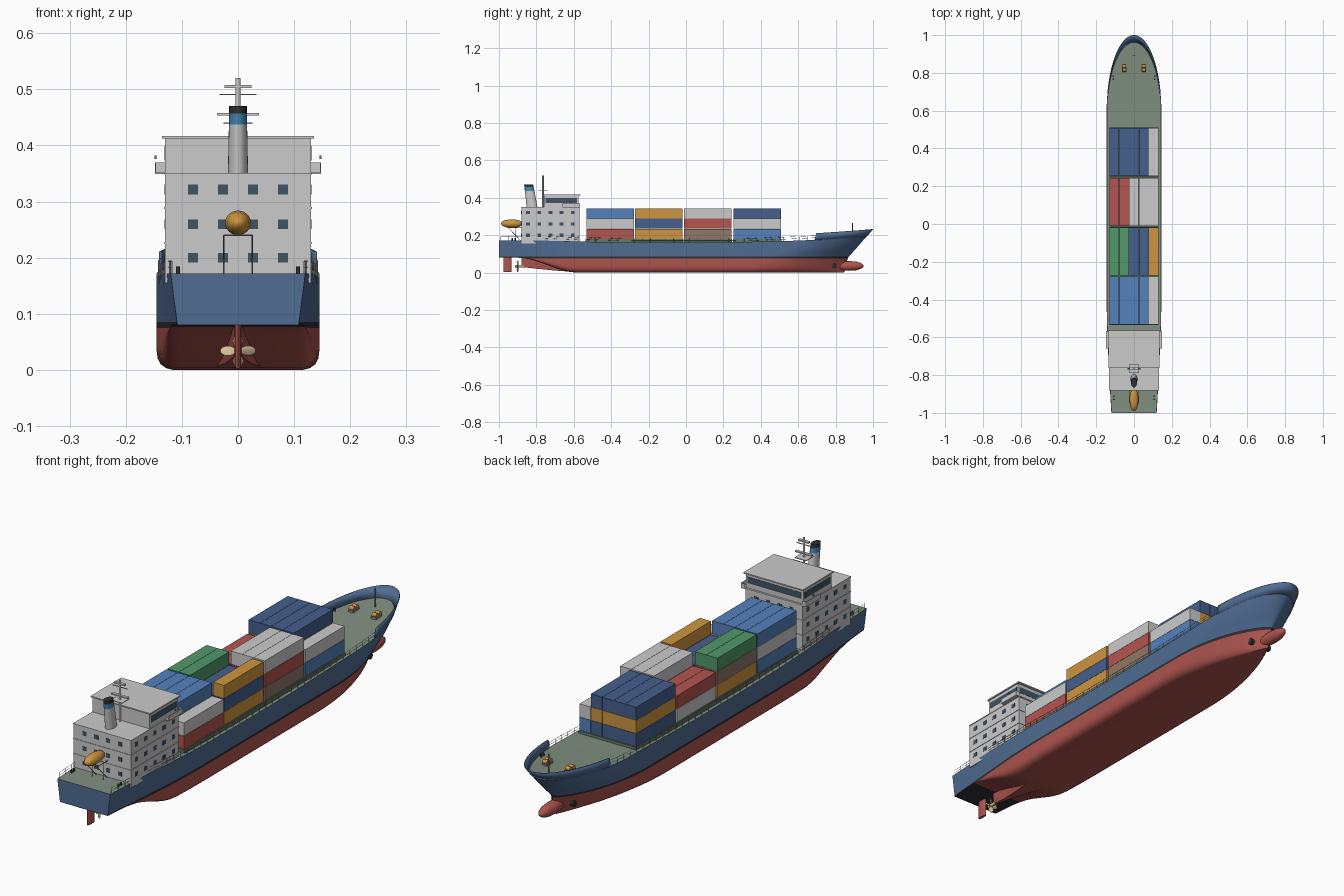
import bpy, bmesh, math
from mathutils import Matrix, Vector

if "Cube" in bpy.data.objects:
    bpy.data.objects.remove(bpy.data.objects["Cube"])

MATS = {}
COL = dict(blue=(.08, .15, .29), red=(.42, .09, .075), dark=(.03, .03, .035), green=(.22, .28, .22),
           navy=(.06, .115, .27), sky=(.09, .22, .50), orange=(.62, .30, .05), leaf=(.08, .32, .14),
           crimson=(.46, .09, .08), tan=(.28, .19, .14), glass=(.05, .09, .13), brass=(.65, .52, .30),
           funnelblue=(.06, .24, .47), coaming=(.13, .2, .14), steel=(.25, .26, .27))

def mat(name):
    if name not in MATS:
        MATS[name] = bpy.data.materials.new(name)
        MATS[name].diffuse_color = (*COL[name], 1)
    return MATS[name]

def finish(name, bm, mats=(), smooth=None):
    me = bpy.data.meshes.new(name)
    bm.to_mesh(me); bm.free()
    ob = bpy.data.objects.new(name, me)
    bpy.context.collection.objects.link(ob)
    for m in mats:
        if m: me.materials.append(mat(m))
    if smooth:
        bpy.ops.object.select_all(action='DESELECT')
        ob.select_set(True); bpy.context.view_layer.objects.active = ob
        bpy.ops.object.shade_smooth_by_angle(angle=math.radians(smooth))
    return ob

def boxes(name, items, m=None):
    bm = bmesh.new()
    for x0, x1, y0, y1, z0, z1 in items:
        M = Matrix.Translation(((x0+x1)/2, (y0+y1)/2, (z0+z1)/2)) @ Matrix.Diagonal((x1-x0, y1-y0, z1-z0, 1))
        bmesh.ops.create_cube(bm, size=1, matrix=M)
    return finish(name, bm, [m])

def cyls(name, items, m=None, seg=16):
    bm = bmesh.new()
    for p, q, r in items:
        p, q = Vector(p), Vector(q)
        M = Matrix.Translation((p+q)/2) @ (q-p).to_track_quat('Z', 'Y').to_matrix().to_4x4()
        bmesh.ops.create_cone(bm, cap_ends=True, segments=seg, radius1=r, radius2=r, depth=(q-p).length, matrix=M)
    return finish(name, bm, [m], 40)

def rings(name, rows, m=None, seg=24):
    """Loft of ellipses: (centre, radius vector a, radius vector b)."""
    bm = bmesh.new(); prev = None
    for c, a, b in rows:
        ring = [bm.verts.new(Vector(c) + Vector(a)*math.cos(2*math.pi*k/seg) + Vector(b)*math.sin(2*math.pi*k/seg)) for k in range(seg)]
        if prev:
            for k in range(seg):
                bm.faces.new((prev[k], prev[k-1], ring[k-1], ring[k]))
        else:
            bm.faces.new(ring)
        prev = ring
    bm.faces.new(prev)
    bmesh.ops.recalc_face_normals(bm, faces=bm.faces)
    return finish(name, bm, [m], 40)

clamp = lambda v: max(0, min(1, v))
deck_z = lambda y: .16 + .012*clamp((-y-.3)/.5) + .035*clamp((y-.25)/.75)**1.5
beam_aft = lambda y: .145 - .025*clamp((-.45-y)/.55)**1.3
rise = lambda y: .08*(lambda s: s*s*(3-2*s))(clamp((-.58-y)/.32))

def fore(t, z):
    """Half-breadth point of the bow waterline at height z."""
    k = clamp(z/.17)
    y0 = .3 + .3*k
    yf = .845 + .02*z/.08 if z < .08 else .865 + .135*(z-.08)/.15
    return .145*max(0, 1-t*t)**(.95-.45*k), y0 + t*(yf-y0)

# hull: half lofted from stern to stem, then mirrored
LEV = [(0, 0), (.4, 0), (.80, 0), (.88, .003), (.95, .01), (.987, .02), (1, .034), (1, .055), (1, .075), (1, .085), (1, .115), (1, .15), (1, .19)]
aft = [-1, -.95, -.9, -.86, -.82, -.78, -.74, -.7, -.66, -.62, -.58, -.5, -.4, -.2, 0, .15]
ts = [math.sin(math.pi/2*i/20) for i in range(21)]
bm = bmesh.new(); grid = []
for s in aft + ts:
    st = grid.append([]) or grid[-1]
    isaft = len(grid) <= len(aft)
    for f, z in LEV:
        w, y = (beam_aft(s), s) if isaft else fore(s, z)
        zb = rise(y) if isaft else 0
        if z <= .075:
            zz = zb + z*(.075-zb)/.075 if zb < .075 else max(z, zb)
        else:
            zz = max(z, zb)
        if z > .085:
            zz = .085 + (z-.085)/.105*(deck_z(y)-.085)
        if isaft:
            w -= .012*clamp((-.6-y)/.4)*clamp((.17-zz)/.09)
        st.append(bm.verts.new((w*f, y, zz)))
    st.append(bm.verts.new((0, st[-1].co.y, st[-1].co.z)))
for a, b in zip(grid, grid[1:]):
    for j in range(len(a)-1):
        fc = bm.faces.new((a[j], b[j], b[j+1], a[j+1]))
        z = fc.calc_center_median().z
        fc.material_index = 3 if j == len(a)-2 else 0 if z < .0755 else 1 if z < .0855 else 2
bm.faces.new(grid[0]).material_index = 2
bmesh.ops.remove_doubles(bm, verts=bm.verts, dist=1e-5)
bmesh.ops.dissolve_degenerate(bm, edges=bm.edges, dist=1e-5)
bmesh.ops.recalc_face_normals(bm, faces=bm.faces)
hull = finish("hull", bm, ["red", "dark", "blue", "green"], 35)
md = hull.modifiers.new("mirror", 'MIRROR'); md.merge_threshold = 1e-4

# bow bulwark
bm = bmesh.new(); prev = None
for i in range(33):
    t = math.sin(math.asin(.24) + (math.pi/2-math.asin(.24))*i/32)
    w, y = fore(t, .19); w2, y2 = fore(t, .23)
    cur = [bm.verts.new((w, y, deck_z(y)-.002)), bm.verts.new((w2, y2, .21+.02*(y2-.69)/.31))]
    if prev: bm.faces.new((prev[0], cur[0], cur[1], prev[1]))
    prev = cur
bul = finish("bow_bulwark", bm, ["blue"], 40)
bul.modifiers.new("mirror", 'MIRROR').merge_threshold = 1e-4
sd = bul.modifiers.new("thick", 'SOLIDIFY'); sd.thickness = .004; sd.offset = -1

# skeg, rudder, bulb, thruster, propeller
bm = bmesh.new(); rows = []
for y, w, z0 in ((-.88, .006, .03), (-.8, .014, .021), (-.7, .034, .011), (-.56, .08, .001)):
    rows.append([bm.verts.new(p) for p in ((-w*.7, y, z0), (w*.7, y, z0), (w, y, .081), (-w, y, .081))])
for a, b in zip(rows, rows[1:]):
    for k in range(4): bm.faces.new((a[k-1], a[k], b[k], b[k-1]))
bm.faces.new(rows[0]); bm.faces.new(rows[-1])
bmesh.ops.recalc_face_normals(bm, faces=bm.faces)
finish("skeg", bm, ["red"], 30)
rings("rudder", [((0, -.955, z), (.006, 0, 0), (0, .022, 0)) for z in (.004, .085)], "red", 12)
bulb = [((0, .75+.2*u, .036), (.026*r, 0, 0), (0, 0, .026*r)) for u, r in ((0, .5), (.3, .85), (.6, 1), (.8, .9), (.92, .62), (.98, .3), (1, .03))]
rings("bow_bulb", bulb, "red")
tw = .145*(1-((.79-.36)/(.855-.36))**2)**.85
cyls("bow_thruster", [((-tw-.006, .79, .036), (tw+.006, .79, .036), .013)], "dark")
cyls("propeller_hub", [((0, -.915, .034), (0, -.87, .034), .007)], "brass")
bm = bmesh.new()
for k in range(4):
    M = Matrix.Translation((0, -.9, .034)) @ Matrix.Rotation(k*math.pi/2, 4, 'Y') @ Matrix.Translation((0, 0, .018)) @ Matrix.Rotation(.5, 4, 'Z') @ Matrix.Diagonal((.010, .002, .014, 1))
    bmesh.ops.create_uvsphere(bm, u_segments=12, v_segments=8, radius=1, matrix=M)
finish("propeller_blades", bm, ["brass"], 40)

# containers: per bay a list of (columns, tiers from bottom)
BAYS = [(-.533, [((0, 1, 2, 3), "sky grey sky"), ((4,), "crimson grey")]),
        (-.273, [((0, 1), "orange tan leaf"), ((2, 3), "orange navy"), ((4,), "orange navy orange")]),
        (-.010, [((0, 1), "grey crimson"), ((2, 3, 4), "tan crimson grey")]),
        (.253, [((0, 1, 2, 3), "navy orange navy"), ((4,), "sky grey")])]
groups, hatch = {}, []
for y, cols in BAYS:
    hatch.append((-.131, .131, y-.003, y+.257, .15, .18))
    for ids, tiers in cols:
        for c in ids:
            for k, colour in enumerate(tiers.split()):
                x, z = -.129+.0517*c, .181+.0545*k
                groups.setdefault(colour, []).append((x, x+.0507, y, y+.254, z, z+.0535))
for colour, items in groups.items():
    boxes("containers_"+colour, items, None if colour == "grey" else colour)
boxes("hatch_coamings", hatch, "coaming")

# accommodation block, bridge, wings
boxes("deckhouse", [(-.13, .13, -.88, -.57, .155, .35)])
boxes("deck_ledges", [(-.132, .132, -.882, -.568, z, z+.003) for z in (.225, .287, .348)])
boxes("bridge", [(-.13, .13, -.758, -.575, .35, .413)])
boxes("bridge_roof", [(-.135, .135, -.763, -.565, .412, .417)])
boxes("bridge_wings", [(-.148, .148, -.66, -.567, .349, .353)] +
      [(s*.147-.001, s*.147+.001, -.66, -.567, .351, .37) for s in (-1, 1)] +
      [(min(s*.13, s*.148), max(s*.13, s*.148), -.569, -.567, .351, .37) for s in (-1, 1)])
boxes("bridge_windows", [(-.131, .131, -.75, -.583, .373, .399), (-.122, .122, -.6, -.574, .373, .399)], "glass")
win = []
for z in (.2, .26, .322):
    for x in (-.08, -.027, .027, .08):
        win += [(x-.009, x+.009, ya, ya+.002, z-.009, z+.008) for ya in (-.881, -.571)]
    for k in range(5):
        y = -.845+.06*k
        win += [(xa-.001, xa+.001, y-.01, y+.01, z-.009, z+.008) for xa in (-.13, .13)]
boxes("cabin_windows", win, "glass")
boxes("port_light", [(-.149, -.145, -.62, -.612, .376, .382)], "crimson")
boxes("starboard_light", [(.145, .149, -.62, -.612, .376, .382)], "leaf")

# funnel raked aft, with coloured bands
def funnel(name, z0, z1, m=None):
    e = lambda z: ((0, -.823-.15*(z-.35), z), (.018-.02*(z-.35), 0, 0), (0, .029-.04*(z-.35), 0))
    rings(name, [e(z0), e(z1)], m)
funnel("funnel", .345, .437)
funnel("funnel_band", .437, .457, "funnelblue")
funnel("funnel_top", .457, .47, "dark")

# radar mast
cyls("mast", [((0, -.765, .35), (0, -.765, .52), .0045)], None, 10)
boxes("mast_platforms", [(-w, w, -.765-d, -.765+d, z, z+h) for w, d, z, h in
      ((.024, .006, .502, .006), (.033, .002, .49, .002), (.037, .006, .453, .005), (.026, .024, .438, .003))])

# lifeboat and launch frame
prof = ((0, .1), (.06, .5), (.2, .85), (.4, 1), (.65, 1), (.85, .75), (.96, .4), (1, .08))
rings("lifeboat", [((0, -.99+.118*u, .262), (.023*r, 0, 0), (0, 0, .022*r)) for u, r in prof], "orange")
fr = []
for x in (-.025, .025):
    fr += [((x, -.885, .172), (x, -.95, .24), .0015), ((x, -.95, .24), (x, -.88, .24), .0015), ((x, -.91, .165), (x, -.91, .24), .0015)]
cyls("lifeboat_frame", fr + [((-.025, y, .24), (.025, y, .24), .0015) for y in (-.95, -.9)], "steel", 6)

# deck fittings
def bollard(x, y): return [((x, y+d, deck_z(y)-.002), (x, y+d, deck_z(y)+.012), .004) for d in (-.008, .008)]
cyls("bollards", [b for s in (-1, 1) for y, x in ((.775, .11), (-.92, .107)) for b in bollard(s*x, y)], "dark", 10)
wz = deck_z(.83)
boxes("windlass_bases", [(s*.052-.011, s*.052+.011, .805, .845, wz-.004, wz+.008) for s in (-1, 1)], "steel")
cyls("windlass_drums", [((s*.052-.01, y, wz+.013), (s*.052+.01, y, wz+.013), .009) for s in (-1, 1) for y in (.815, .835)], "orange")
cyls("foremast", [((0, .89, .18), (0, .89, .265), .002), ((-.008, .89, .25), (.008, .89, .25), .001)], "steel", 8)

# side railings
edge = lambda y: (beam_aft(y) if y < .6 else .145*math.sqrt(1-((y-.6)/.379)**2)) - .003
ys = [-.99+.042*i for i in range(41)]
rail = []
for s in (-1, 1):
    P = lambda y, h: (s*edge(y), y, deck_z(y)+h)
    rail += [(P(y, 0), P(y, .022), .0009) for y in ys]
    rail += [(P(a, h), P(b, h), .0007) for a, b in zip(ys, ys[1:]) for h in (.011, .022)]
cyls("railings", rail, None, 6)

for m in bpy.data.materials:
    if m.users and not m.is_grease_pencil:
        m.use_nodes = True
        m.node_tree.nodes["Principled BSDF"].inputs["Base Color"].default_value = m.diffuse_color
